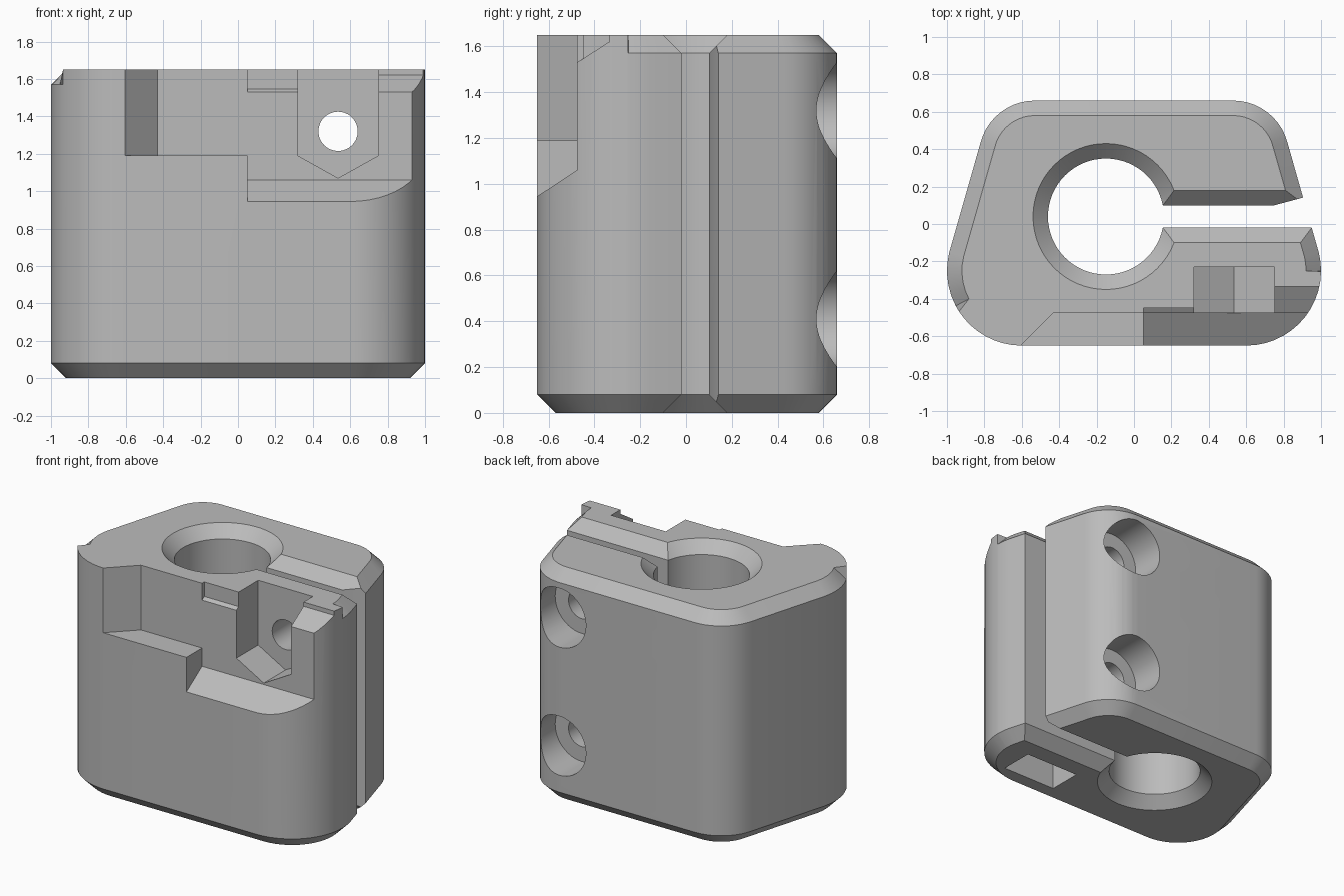
import bpy
import bmesh
from math import sin, cos, radians, pi
from mathutils import Matrix, Vector

if "Cube" in bpy.data.objects:
    bpy.data.objects.remove(bpy.data.objects["Cube"])

HEIGHT, BEVEL = 1.65, 0.08
BORE = Vector((-0.15, 0.04, 0))
BOLT_X, BOLT_HEIGHTS = 0.535, (0.41, 1.32)

grey = bpy.data.materials.new("plain grey")
grey.use_nodes = True
grey.diffuse_color = (0.5, 0.5, 0.5, 1)
grey.node_tree.nodes["Principled BSDF"].inputs["Base Color"].default_value = (0.5, 0.5, 0.5, 1)


def loft(name, rings):
    """Closed solid through rings of equal point count."""
    bm = bmesh.new()
    rows = [[bm.verts.new(p) for p in ring] for ring in rings]
    n = len(rows[0])
    for low, high in zip(rows, rows[1:]):
        for i in range(n):
            j = (i + 1) % n
            bm.faces.new((low[i], low[j], high[j], high[i]))
    bm.faces.new(rows[0][::-1])
    bm.faces.new(rows[-1])
    bmesh.ops.recalc_face_normals(bm, faces=bm.faces)
    mesh = bpy.data.meshes.new(name)
    bm.to_mesh(mesh)
    bm.free()
    mesh.materials.append(grey)
    obj = bpy.data.objects.new(name, mesh)
    bpy.context.collection.objects.link(obj)
    return obj


def prism(name, axis, points, start, end):
    """Extrude a 2D profile along an axis; profile axes keep x, y, z order."""
    rings = []
    for t in (start, end):
        ring = []
        for a, b in points:
            ring.append({"x": (t, a, b), "y": (a, t, b), "z": (a, b, t)}[axis])
        rings.append(ring)
    return loft(name, rings)


def lathe(name, profile, matrix, sides=64):
    """Solid of revolution from (radius, height) pairs."""
    return loft(name, [[matrix @ Vector((r * cos(2 * pi * i / sides), r * sin(2 * pi * i / sides), h))
                        for i in range(sides)] for r, h in profile])


def outline(z, inset, front_inset):
    """Rounded trapezoid; the front part can have its own inset."""
    ring = []

    def arc(cx, cy, r, start, end, amount, steps):
        for i in range(steps + 1):
            a = radians(start + (end - start) * i / steps)
            ring.append((cx + (r - amount) * cos(a), cy + (r - amount) * sin(a), z))

    arc(0.6, -0.25, 0.4, -90, -0.5, front_inset, 12)
    arc(0.6, -0.25, 0.4, 0, 14, inset, 2)
    arc(0.53, 0.36, 0.3, 14, 90, inset, 10)
    arc(-0.53, 0.36, 0.3, 90, 166, inset, 10)
    arc(-0.6, -0.25, 0.4, 166, 208, inset, 5)
    arc(-0.6, -0.25, 0.4, 213, 270, front_inset, 8)
    return ring


# Main block, bevelled all round below and on back and sides above
body = loft("clamp_body", [outline(0, BEVEL, BEVEL), outline(BEVEL, 0, 0),
                           outline(HEIGHT - BEVEL, 0, 0), outline(HEIGHT, BEVEL, 0)])

cutters = []

# Main bore with countersunk mouths
cutters.append(lathe("bore_cutter", [(0.49, -0.1), (0.31, 0.08), (0.31, HEIGHT - 0.08),
                                     (0.49, HEIGHT + 0.1)], Matrix.Translation(BORE)))

# Clamping slot with bevelled lips
lip, top = 0.18, HEIGHT + 0.1
cutters.append(prism("slot_cutter", "x", [
    (-0.02 - lip, -0.1), (0.1 + lip, -0.1), (0.1, BEVEL), (0.1, HEIGHT - BEVEL),
    (0.1 + lip, top), (-0.02 - lip, top), (-0.02, HEIGHT - BEVEL), (-0.02, BEVEL)], 0.05, 1.2))
cutters.append(prism("slot_edge_cutter", "z", [
    (0.7, 0.05), (1.2, 0.05), (1.2, 0.22), (0.75, 0.1)], -0.2, 2))

# Stepped front recess
cutters.append(prism("upper_recess_cutter", "z", [
    (-0.43, -0.475), (-0.755, -0.8), (1.2, -0.8), (1.2, -0.475)], 1.19, 2))
cutters.append(prism("lower_recess_cutter", "x", [
    (-0.475, 1.06), (-0.475, 1.3), (-0.8, 1.3), (-0.8, 0.846)], 0.05, 1.2))
for x, y, z in ((0.05, -0.45, 1.547), (0.75, -0.335, 1.62)):
    cutters.append(prism("rim_notch_cutter", "x", [
        (-0.475, 1.53), (y, z), (y, 2), (-0.6, 2), (-0.6, 1.53)], x, 1.2))

# Nut pockets, one open at the top and one at the bottom
cutters.append(prism("top_nut_cutter", "y", [
    (0.32, 2), (0.32, 1.19), (BOLT_X, 1.07), (0.75, 1.19), (0.75, 2)], -0.6, -0.23))
cutters.append(prism("bottom_nut_cutter", "y", [
    (0.32, -0.2), (0.75, -0.2), (0.75, 0.54), (BOLT_X, 0.66), (0.32, 0.54)], -0.475, -0.23))

# Bolt holes, counterbored from the back
for z in BOLT_HEIGHTS:
    place = Matrix.Translation((BOLT_X, 0, z)) @ Matrix.Rotation(-pi / 2, 4, "X")
    cutters.append(lathe("bolt_cutter", [(0.105, -0.3), (0.105, 0.405), (0.21, 0.405), (0.21, 1)],
                         place, 48))

# Carve the block, then drop the cutters
bpy.context.view_layer.objects.active = body
body.select_set(True)
for cutter in cutters:
    cutter.hide_render = True
    mod = body.modifiers.new(cutter.name, "BOOLEAN")
    mod.operation, mod.solver, mod.object = "DIFFERENCE", "EXACT", cutter
    bpy.ops.object.modifier_apply(modifier=mod.name)
for cutter in cutters:
    bpy.data.objects.remove(cutter)

bpy.ops.object.select_all(action="DESELECT")
body.select_set(True)
bpy.ops.object.shade_smooth_by_angle(angle=radians(25))
